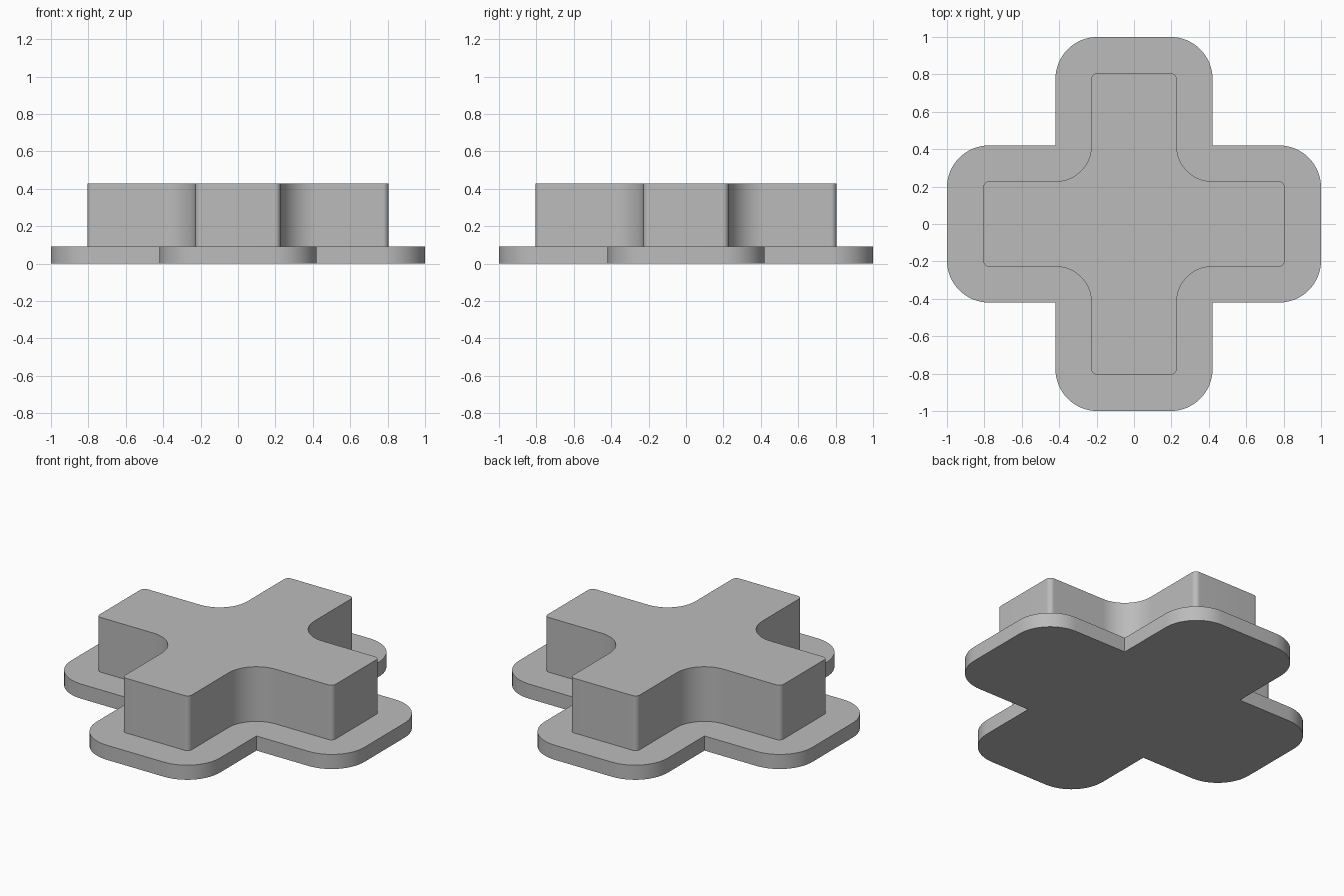
import bpy
import bmesh
import math
from mathutils import Matrix, Vector

if "Cube" in bpy.data.objects:
    bpy.data.objects.remove(bpy.data.objects["Cube"])

grey = bpy.data.materials.new("plain_grey")
grey.diffuse_color = (0.5, 0.5, 0.5, 1.0)
grey.use_nodes = True
grey.node_tree.nodes["Principled BSDF"].inputs["Base Color"].default_value = grey.diffuse_color


def arc(cx, cy, r, start, end, steps):
    """Points on an arc, angles in degrees; a zero radius gives one sharp point."""
    if r == 0:
        return [Vector((cx, cy, 0))]
    angles = [math.radians(start + (end - start) * i / steps) for i in range(steps + 1)]
    return [Vector((cx + r * math.cos(a), cy + r * math.sin(a), 0)) for a in angles]


def cross_prism(name, length, half_width, outer_r, inner_r, z0, z1):
    """Extruded plus shape with rounded arm ends and rounded inner corners."""
    c = half_width + inner_r
    quarter = (arc(length - outer_r, half_width - outer_r, outer_r, 0, 90, 16)
               + arc(c, c, inner_r, 270, 180, 16)
               + arc(half_width - outer_r, length - outer_r, outer_r, 0, 90, 16))
    outline = []
    for k in range(4):
        turn = Matrix.Rotation(k * math.pi / 2, 3, 'Z')
        outline += [turn @ p for p in quarter]

    bm = bmesh.new()
    face = bm.faces.new([bm.verts.new((p.x, p.y, z0)) for p in outline])
    ext = bmesh.ops.extrude_face_region(bm, geom=[face], use_keep_orig=True)
    top = [v for v in ext["geom"] if isinstance(v, bmesh.types.BMVert)]
    bmesh.ops.translate(bm, verts=top, vec=(0, 0, z1 - z0))
    bmesh.ops.recalc_face_normals(bm, faces=bm.faces)
    mesh = bpy.data.meshes.new(name)
    bm.to_mesh(mesh)
    bm.free()
    mesh.materials.append(grey)

    obj = bpy.data.objects.new(name, mesh)
    bpy.context.collection.objects.link(obj)
    bpy.ops.object.select_all(action='DESELECT')
    obj.select_set(True)
    bpy.context.view_layer.objects.active = obj
    bpy.ops.object.shade_smooth_by_angle(angle=math.radians(30))
    return obj


# Wide thin flange with sharp inner corners
cross_prism("base_flange", 1.0, 0.42, 0.225, 0, 0.0, 0.09)

# Tall cross-shaped button with filleted inner corners
cross_prism("cross_button", 0.805, 0.228, 0.03, 0.19, 0.09, 0.427)
